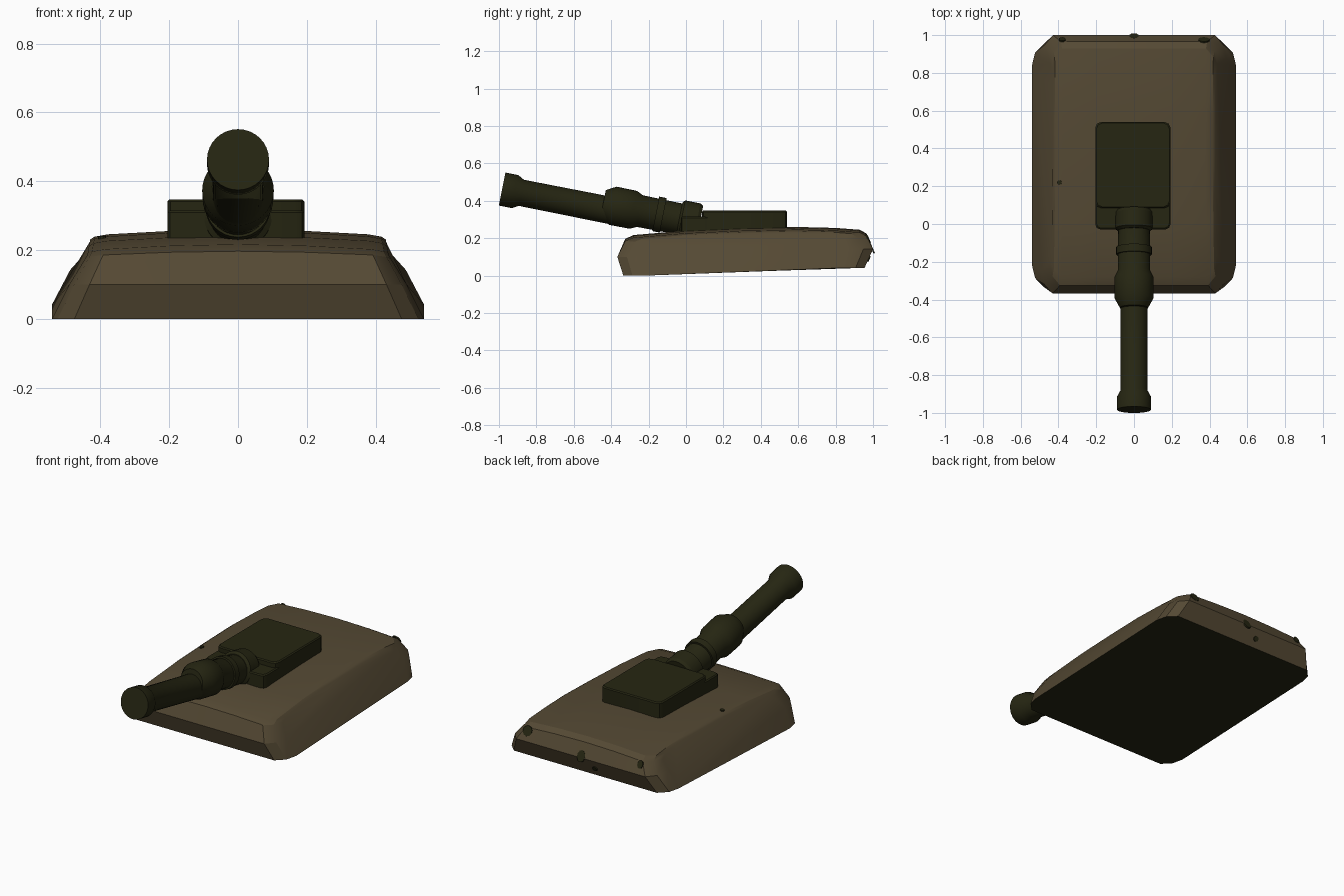
import bpy, bmesh, math
from mathutils import Vector, Matrix

if "Cube" in bpy.data.objects:
    bpy.data.objects.remove(bpy.data.objects["Cube"])


def material(name, rgb):
    m = bpy.data.materials.new(name)
    m.diffuse_color = (*rgb, 1)
    m.use_nodes = True
    m.node_tree.nodes["Principled BSDF"].inputs["Base Color"].default_value = m.diffuse_color
    return m


TAN = material("hull tan", (0.090, 0.067, 0.034))
DARK = material("dark olive", (0.019, 0.019, 0.006))


def finish(name, bm, mats, angle=30):
    bmesh.ops.recalc_face_normals(bm, faces=bm.faces)
    me = bpy.data.meshes.new(name)
    bm.to_mesh(me)
    bm.free()
    ob = bpy.data.objects.new(name, me)
    bpy.context.collection.objects.link(ob)
    for m in mats:
        me.materials.append(m)
    bpy.context.view_layer.objects.active = ob
    ob.select_set(True)
    bpy.ops.object.shade_smooth_by_angle(angle=math.radians(angle))
    ob.select_set(False)
    return ob


def loft(bm, rings):
    vs = [[bm.verts.new(p) for p in r] for r in rings]
    n = len(vs[0])
    for a, b in zip(vs, vs[1:]):
        for i in range(n):
            j = (i + 1) % n
            bm.faces.new((a[i], a[j], b[j], b[i]))
    bm.faces.new(vs[0])
    bm.faces.new(vs[-1])


# Hull: one side profile (y, z, half width) lofted across x
PROFILE = [(-.335, 0, .54), (-.367, .10, .49), (-.325, .197, .445), (-.28, .217, .437),
           (0, .241, .433), (.3, .254, .43), (.6, .260, .43), (.8, .255, .43),
           (.93, .245, .433), (.965, .225, .44), (1.0, .143, .487), (.955, .042, .54)]
# station across the width, length factor, drop of the crowned roof
STATIONS = [(0, 1, 0), (.45, 1, .004), (.88, 1, .014), (.97, .925, .021), (1, .82, .030)]
MID = .316
mirrored = [(-s, f, d) for s, f, d in STATIONS[:0:-1]] + STATIONS
bm = bmesh.new()
rings = []
for s, f, d in mirrored:
    rings.append([(s * w, MID + (y - MID) * f, z - d * min(1, max(0, (z - .15) / .06)))
                  for y, z, w in PROFILE])
loft(bm, rings)
bmesh.ops.recalc_face_normals(bm, faces=bm.faces)
for fc in bm.faces:
    fc.material_index = 1 if fc.normal.z < -.9 else 0
finish("hull", bm, [TAN, DARK], 25)


# Turret: chamfered slabs
def slab(name, x0, x1, y0, y1, z0, z1, c, bev=.006):
    bm = bmesh.new()
    def ring(z, i):
        X0, X1, Y0, Y1 = x0 + i, x1 - i, y0 + i, y1 - i
        k = c * .3
        return [(X0 + c, Y0, z), (X1 - c, Y0, z), (X1 - k, Y0 + k, z), (X1, Y0 + c, z),
                (X1, Y1 - c, z), (X1 - k, Y1 - k, z), (X1 - c, Y1, z),
                (X0 + c, Y1, z), (X0 + k, Y1 - k, z), (X0, Y1 - c, z),
                (X0, Y0 + c, z), (X0 + k, Y0 + k, z)]
    loft(bm, [ring(z0, 0), ring(z1 - bev, 0), ring(z1, bev)])
    finish(name, bm, [DARK])


slab("turret_body", -.205, .193, .085, .54, .22, .347, .03)
slab("turret_front_step", -.205, .193, -.028, .2, .232, .315, .025)

# Gun: turned profiles along a raised axis (distance from muzzle, radius)
MUZZLE = Vector((0, -.983, .463))
AXIS = Vector((0, .981, -.194)).normalized()
UP = Vector((0, .194, .981)).normalized()


def turned(name, profile, lift=0, sides=32):
    bm = bmesh.new()
    rings = []
    for t, r in profile:
        c = MUZZLE + AXIS * t + UP * lift
        rings.append([c + Vector((r * math.cos(a), 0, 0)) + UP * (r * math.sin(a))
                      for a in (2 * math.pi * i / sides for i in range(sides))])
    loft(bm, rings)
    finish(name, bm, [DARK])


turned("gun_barrel", [(0, .09), (.07, .09), (.105, .071), (.62, .073)])
turned("gun_sleeve", [(.545, .075), (.598, .104), (.71, .103), (.745, .086), (1.02, .083)], .027)
turned("gun_ring", [(.832, .094), (.872, .094)], .029)
turned("gun_breech", [(.96, .085), (.972, .1), (1.055, .1), (1.072, .09)], .03)


# Small dark ports on the rear and the left roof edge
def port(name, pos, normal, r, tall=1.0):
    bm = bmesh.new()
    bmesh.ops.create_cone(bm, cap_ends=True, segments=10, radius1=r, radius2=r, depth=.008)
    rot = Vector(normal).to_track_quat('Z', 'Y').to_matrix().to_4x4()
    bm.transform(Matrix.Translation(pos) @ rot @ Matrix.Diagonal((1, tall, 1, 1)))
    finish(name, bm, [DARK])


REAR_UP = (0, .082, .035)
port("rear_port_right", (.37, .974, .195), REAR_UP, .03)
port("rear_port_left", (-.38, .976, .195), REAR_UP, .018, 1.3)
port("rear_port_middle", (0, .993, .15), REAR_UP, .026, 1.3)
port("rear_port_low", (-.08, .978, .09), (0, .1, -.045), .016)
port("roof_port", (-.395, .22, .237), (-.1, 0, 1), .012)
